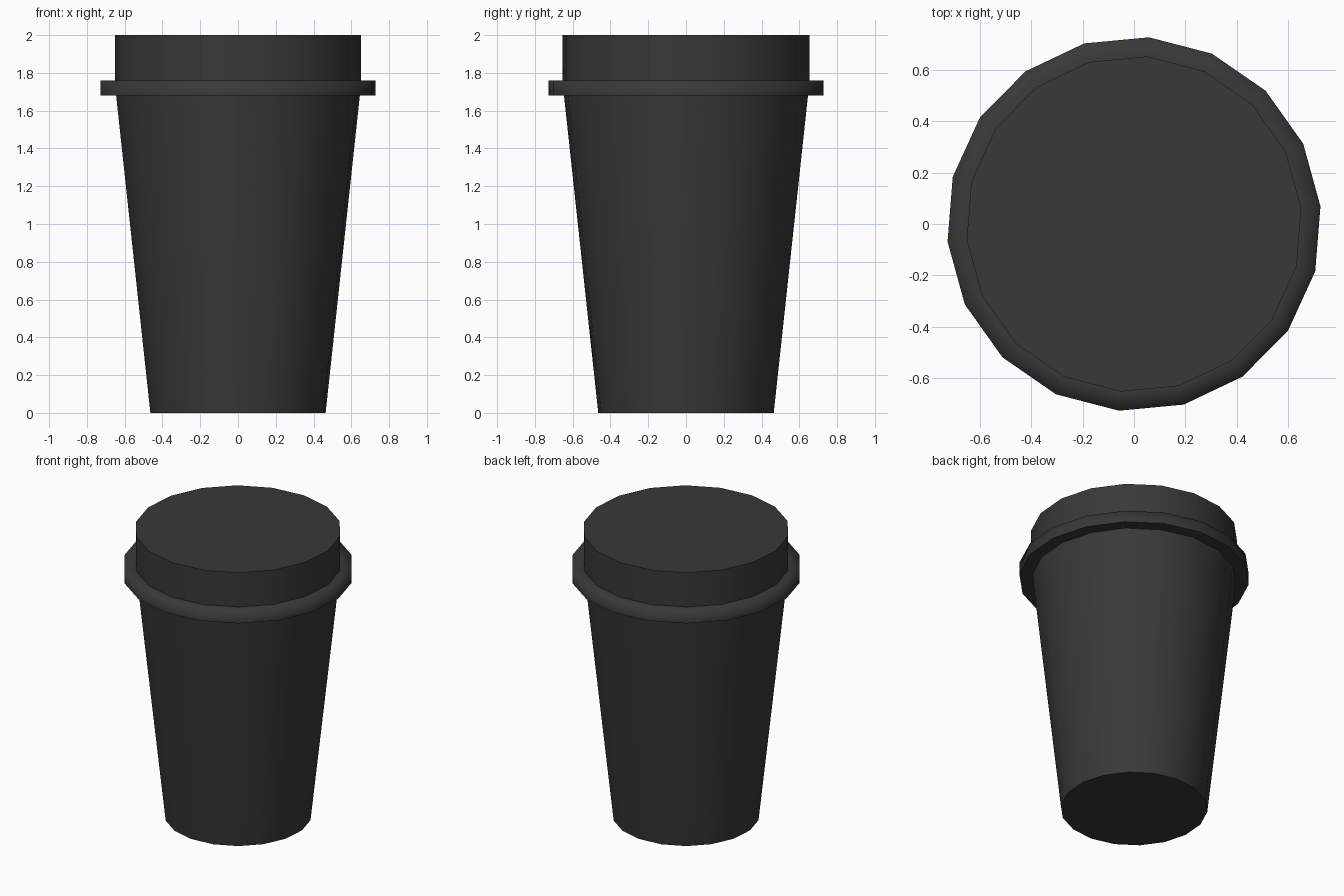
import bpy, bmesh
from math import cos, sin, radians, tau

if "Cube" in bpy.data.objects:
    bpy.data.objects.remove(bpy.data.objects["Cube"])

SIDES = 18
TURN = radians(5.4)


def lathe(name, profile, sharp=(), cap_bottom=False, cap_top=False):
    """Revolve (radius, z) points; rings listed in sharp get hard edges."""
    bm = bmesh.new()
    rings = []
    for r, z in profile:
        rings.append([bm.verts.new((r * cos(TURN + tau * i / SIDES),
                                    r * sin(TURN + tau * i / SIDES), z))
                      for i in range(SIDES)])
    for low, high in zip(rings, rings[1:]):
        for i in range(SIDES):
            j = (i + 1) % SIDES
            bm.faces.new((low[i], low[j], high[j], high[i])).smooth = True
    if cap_bottom:
        bm.faces.new(rings[0][::-1])
    if cap_top:
        bm.faces.new(rings[-1])
    for k in sharp:
        for i in range(SIDES):
            edge = bm.edges.get((rings[k][i], rings[k][(i + 1) % SIDES]))
            edge.smooth = False
    mesh = bpy.data.meshes.new(name)
    bm.to_mesh(mesh)
    bm.free()
    obj = bpy.data.objects.new(name, mesh)
    bpy.context.collection.objects.link(obj)
    return obj


# Dark plastic
dark = bpy.data.materials.new("dark_plastic")
dark.diffuse_color = (0.04, 0.04, 0.04, 1)
dark.use_nodes = True
dark.node_tree.nodes["Principled BSDF"].inputs["Base Color"].default_value = dark.diffuse_color

# Tapered cup body
cup = lathe("cup_body", [(0.466, 0), (0.648, 1.68)], sharp=(0,), cap_bottom=True)

# Lid: flat-bottomed rim with soft outer edge, straight wall and flat top
lid = lathe("lid", [(0.648, 1.68), (0.73, 1.68), (0.73, 1.76),
                    (0.655, 1.76), (0.655, 2.0)],
            sharp=(1, 3, 4), cap_top=True)

for part in (cup, lid):
    part.data.materials.append(dark)
